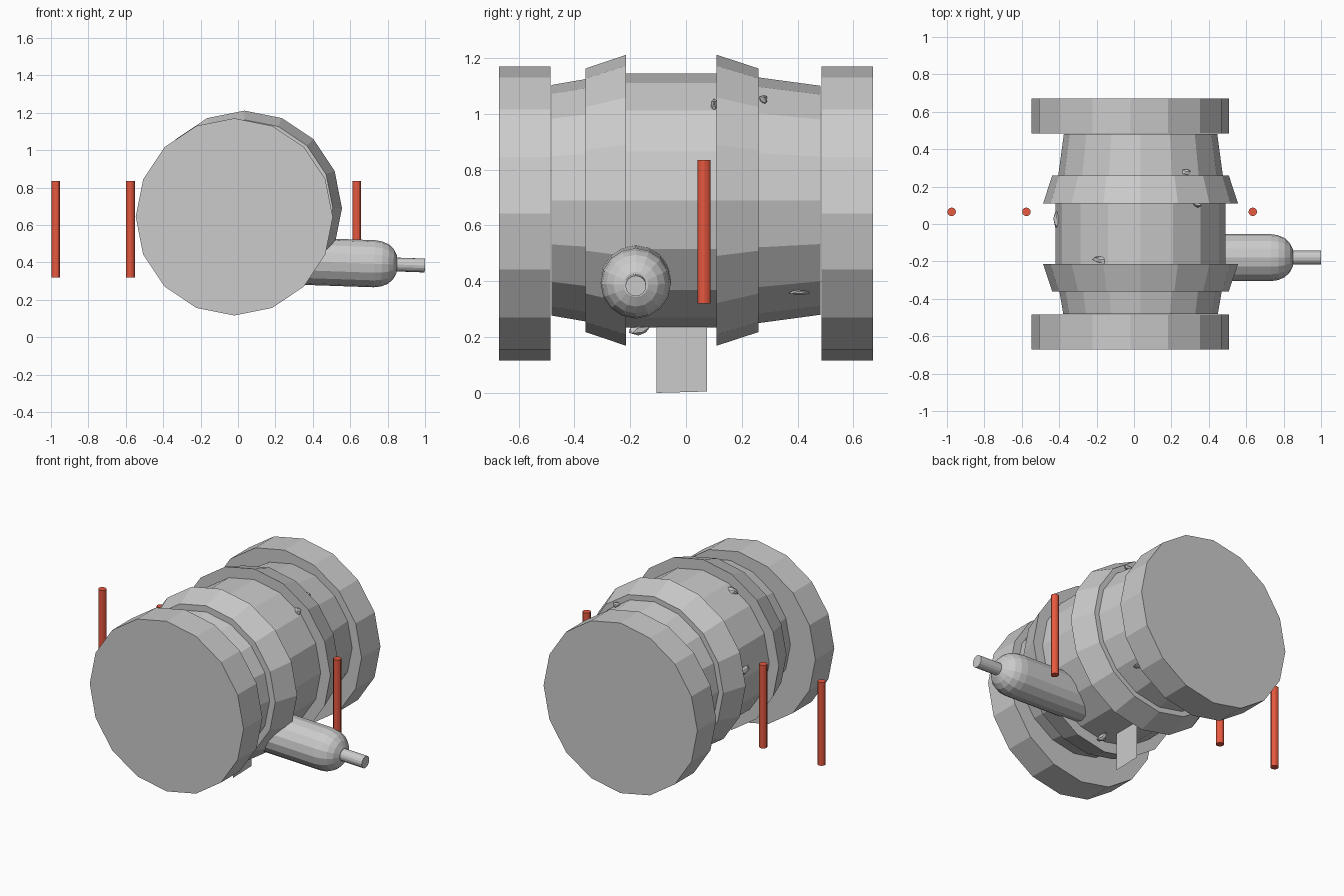
import bpy, bmesh, random
from math import cos, sin, pi, tau, radians
from mathutils import Vector, Matrix

if "Cube" in bpy.data.objects:
    bpy.data.objects.remove(bpy.data.objects["Cube"])

random.seed(4)

def add_object(name, bm):
    bmesh.ops.recalc_face_normals(bm, faces=bm.faces)
    mesh = bpy.data.meshes.new(name)
    bm.to_mesh(mesh)
    bm.free()
    ob = bpy.data.objects.new(name, mesh)
    bpy.context.collection.objects.link(ob)
    return ob

def lathe(name, profile, matrix, sides=16, loop=False):
    """Spin (distance, radius) points around local z; cap the ends or close the loop."""
    bm = bmesh.new()
    rings = [[bm.verts.new(matrix @ Vector((r * cos(tau * i / sides), r * sin(tau * i / sides), d)))
              for i in range(sides)] for d, r in profile]
    pairs = list(zip(rings, rings[1:]))
    if loop:
        pairs.append((rings[-1], rings[0]))
    else:
        bm.faces.new(rings[0])
        bm.faces.new(rings[-1])
    for a, b in pairs:
        for i in range(sides):
            j = (i + 1) % sides
            bm.faces.new((a[i], a[j], b[j], b[i]))
    return add_object(name, bm)

# local z turned to +y for the barrel
along_y = Matrix.Rotation(-pi / 2, 4, 'X')
barrel_axis = Matrix.Translation((0.035, 0, 0.69)) @ along_y
cap_axis = Matrix.Translation((-0.02, 0, 0.643)) @ along_y

# barrel body
lathe("barrel_body", [(-0.482, 0.413), (-0.36, 0.434), (-0.215, 0.455),
                      (0.11, 0.455), (0.26, 0.44), (0.482, 0.41)], barrel_axis)

# mirrored end caps and tapered hoops
for side, label in ((-1, "front"), (1, "back")):
    lathe(label + "_cap", [(side * 0.485, 0.527), (side * 0.67, 0.527)], cap_axis)
for outer, inner, label in ((-0.36, -0.215, "front"), (0.26, 0.11, "back")):
    lathe(label + "_hoop", [(outer, 0.43), (outer, 0.472), (inner, 0.521), (inner, 0.45)],
          barrel_axis, loop=True)

# tap with rounded end and nozzle, tipped slightly down
tap_axis = Matrix.Translation((0.2, -0.18, 0.411)) @ Matrix.Rotation(radians(92), 4, 'Y')
lathe("tap_body", [(0, 0.126), (0.53, 0.126), (0.57, 0.12), (0.605, 0.105),
                   (0.632, 0.08), (0.65, 0.045)], tap_axis)
lathe("tap_nozzle", [(0.63, 0.037), (0.80, 0.037)], tap_axis)

# flat foot plate
bm = bmesh.new()
bm.faces.new([bm.verts.new((0.04, y, z)) for y, z in
              ((-0.105, 0.0), (0.075, 0.005), (0.075, 0.26), (-0.105, 0.26))])
add_object("foot_plate", bm)

# red upright rods
red = bpy.data.materials.new("red")
red.diffuse_color = (0.8, 0.1, 0.05, 1)
red.use_nodes = True
red.node_tree.nodes["Principled BSDF"].inputs["Base Color"].default_value = red.diffuse_color
for k, x in enumerate((-0.975, -0.575, 0.635)):
    rod = lathe(f"red_rod_{k + 1}", [(0.32, 0.023), (0.835, 0.023)],
                Matrix.Translation((x, 0.065, 0)), sides=12)
    rod.data.materials.append(red)
    rod.select_set(True)
    bpy.context.view_layer.objects.active = rod
    bpy.ops.object.shade_smooth_by_angle()
    rod.select_set(False)

# small jagged splinters on the barrel surface: position and half sizes
splinters = (((0.28, 0.28, 1.05), (0.03, 0.02, 0.025)),
             ((0.37, 0.19, 1.02), (0.015, 0.03, 0.03)),
             ((0.34, 0.10, 1.03), (0.03, 0.015, 0.035)),
             ((-0.415, 0.03, 0.74), (0.018, 0.06, 0.03)),
             ((-0.18, -0.19, 1.085), (0.06, 0.025, 0.025)),
             ((0.30, 0.40, 0.36), (0.03, 0.05, 0.012)),
             ((0.27, -0.31, 0.30), (0.02, 0.015, 0.025)),
             ((0.09, -0.17, 0.225), (0.025, 0.045, 0.025)))
for k, (pos, size) in enumerate(splinters):
    bm = bmesh.new()
    bmesh.ops.create_icosphere(bm, subdivisions=1, radius=1)
    for v in bm.verts:
        scale = random.uniform(0.55, 1.1)
        v.co = Vector(pos) + Vector([c * s * scale for c, s in zip(v.co, size)])
    add_object(f"splinter_{k + 1}", bm)
